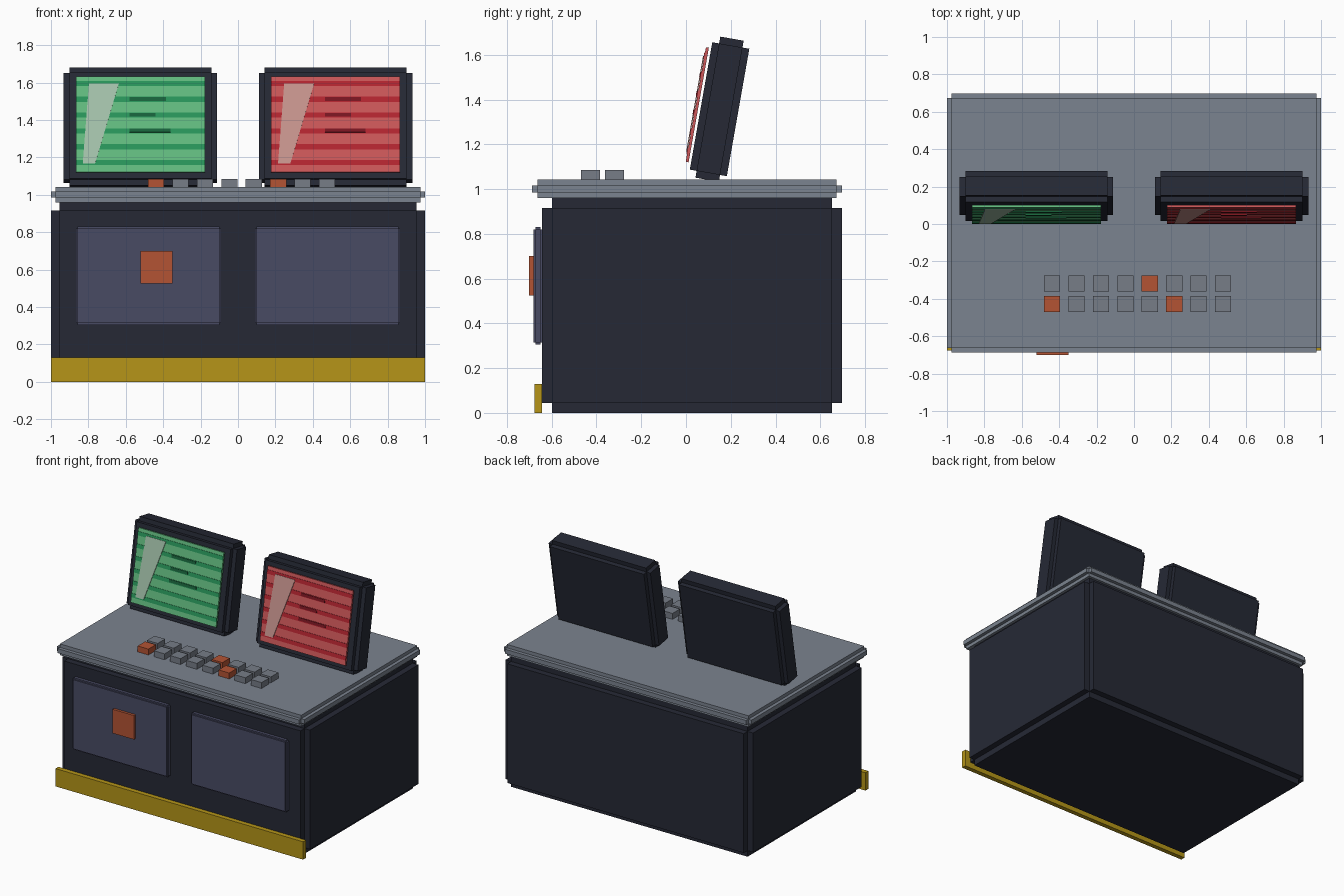
import bpy, bmesh
from math import radians
from mathutils import Matrix, Vector

if "Cube" in bpy.data.objects:
    bpy.data.objects.remove(bpy.data.objects["Cube"])


def material(name, r, g, b):
    m = bpy.data.materials.new(name)
    m.diffuse_color = (*[(c / 255) ** 2.2 for c in (r, g, b)], 1)
    m.use_nodes = True
    m.node_tree.nodes["Principled BSDF"].inputs["Base Color"].default_value = m.diffuse_color
    return m


DARK = material("dark_casing", 42, 45, 56)
TOP = material("worktop_grey", 122, 130, 142)
PANEL = material("panel_slate", 74, 76, 100)
YELLOW = material("trim_yellow", 180, 148, 30)
ORANGE = material("orange", 178, 84, 55)
KEY = material("key_grey", 118, 124, 134)


def finish(name, bm, mat, matrix=None):
    bmesh.ops.recalc_face_normals(bm, faces=bm.faces)
    me = bpy.data.meshes.new(name)
    bm.to_mesh(me)
    bm.free()
    me.materials.append(mat)
    ob = bpy.data.objects.new(name, me)
    if matrix:
        ob.matrix_world = matrix
    bpy.context.collection.objects.link(ob)
    return ob


def box(name, lo, hi, mat, step=0, matrix=None):
    """Box between two corners; step > 0 cuts a square notch along every edge."""
    lo, hi = Vector(lo), Vector(hi)
    size = hi - lo - Vector((2 * step,) * 3)
    bm = bmesh.new()
    bmesh.ops.create_cube(bm, size=1, matrix=Matrix.Translation((lo + hi) / 2) @ Matrix.Diagonal((*size, 1)))
    if step:
        for f in list(bm.faces):
            n = f.normal.copy()
            new = bmesh.ops.extrude_discrete_faces(bm, faces=[f])["faces"][0]
            bmesh.ops.translate(bm, verts=new.verts, vec=n * step)
    return finish(name, bm, mat, matrix)


# Desk body, worktop and kick trim
box("desk_body", (-1, -0.643, 0), (1, 0.698, 0.96), DARK, 0.045)
box("worktop", (-1, -0.688, 0.96), (1, 0.698, 1.042), TOP, 0.025)
box("kick_trim", (-1, -0.677, 0), (1, -0.643, 0.13), YELLOW)

# Front panels and indicator
for side, x0, x1 in (("left", -0.867, -0.09), ("right", 0.09, 0.867)):
    box(side + "_front_panel", (x0, -0.682, 0.305), (x1, -0.64, 0.83), PANEL, 0.01)
box("panel_indicator", (-0.522, -0.701, 0.525), (-0.35, -0.68, 0.70), ORANGE)

# Keys on the worktop
LIT = {(0, 0), (0, 5), (1, 4)}
for row, y in enumerate((-0.427, -0.319)):
    for col in range(8):
        x = -0.438 + 0.1306 * col
        box(f"key_{row}_{col}", (x - 0.043, y - 0.043, 1.03), (x + 0.043, y + 0.043, 1.085),
            ORANGE if (row, col) in LIT else KEY)

# Monitors: built upright around their centre, then tilted back
SCREENS = (
    ("left", -0.522, (100, 188, 128), (45, 150, 92), (30, 100, 62), (165, 195, 172)),
    ("right", 0.522, (204, 88, 90), (180, 42, 52), (122, 28, 38), (200, 148, 142)),
)
for side, cx, light, stripe, text, glare in SCREENS:
    mw = Matrix.Translation((cx, 0.15, 1.357)) @ Matrix.Rotation(radians(-10), 4, 'X')
    m_light = material(side + "_screen", *light)
    m_stripe = material(side + "_stripe", *stripe)
    m_text = material(side + "_readout", *text)
    m_glare = material(side + "_glare", *glare)
    box(side + "_monitor_case", (-0.411, -0.084, -0.32), (0.411, 0.084, 0.32), DARK, 0.031, mw)
    box(side + "_screen", (-0.345, -0.108, -0.258), (0.345, -0.095, 0.262), m_light, 0, mw)
    for i in range(6):
        z = 0.223 - 0.086 * i
        box(f"{side}_scan_line_{i}", (-0.345, -0.111, z - 0.014), (0.345, -0.107, z + 0.014), m_stripe, 0, mw)
    for i, length in enumerate((0.193, 0.139, 0.218)):
        z = 0.137 - 0.085 * i
        box(f"{side}_readout_bar_{i}", (-0.057, -0.115, z - 0.01), (-0.057 + length, -0.11, z + 0.01), m_text, 0, mw)
    # Slanted glare patch
    bm = bmesh.new()
    outline = ((-0.275, 0.222), (-0.308, -0.212), (-0.242, -0.212), (-0.115, 0.222))
    f = bm.faces.new([bm.verts.new((x, -0.114, z)) for x, z in outline])
    ext = bmesh.ops.extrude_face_region(bm, geom=[f])["geom"]
    bmesh.ops.translate(bm, verts=[v for v in ext if isinstance(v, bmesh.types.BMVert)], vec=(0, 0.005, 0))
    finish(side + "_screen_glare", bm, m_glare, mw)
